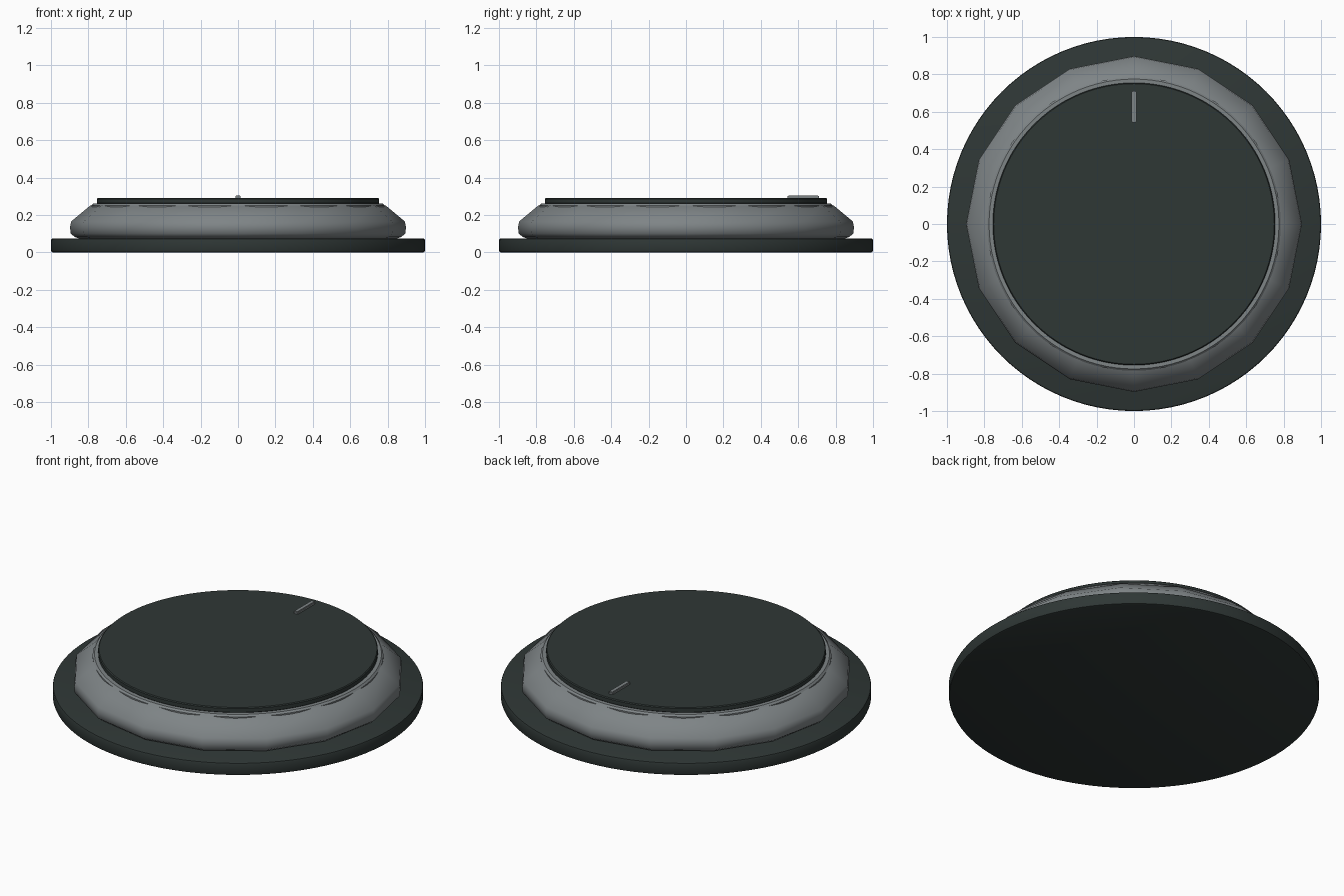
import bpy, bmesh, math

if "Cube" in bpy.data.objects:
    bpy.data.objects.remove(bpy.data.objects["Cube"])


def material(name, rgb):
    m = bpy.data.materials.new(name)
    m.diffuse_color = (*rgb, 1)
    m.use_nodes = True
    m.node_tree.nodes["Principled BSDF"].inputs["Base Color"].default_value = m.diffuse_color
    return m


DARK = material("dark slate", (0.028, 0.038, 0.036))
GREY = material("mid grey", (0.21, 0.232, 0.24))


def finish(name, bm, mat, angle=35):
    bmesh.ops.recalc_face_normals(bm, faces=bm.faces)
    me = bpy.data.meshes.new(name)
    bm.to_mesh(me)
    bm.free()
    me.materials.append(mat)
    ob = bpy.data.objects.new(name, me)
    bpy.context.collection.objects.link(ob)
    bpy.ops.object.select_all(action='DESELECT')
    bpy.context.view_layer.objects.active = ob
    ob.select_set(True)
    bpy.ops.object.shade_smooth_by_angle(angle=math.radians(angle))
    return ob


def turned(name, profile, sides, mat, angle=35):
    """Revolve (radius, z) points around z and cap both ends."""
    bm = bmesh.new()
    rings = [[bm.verts.new((r * math.cos(math.tau * i / sides),
                            r * math.sin(math.tau * i / sides), z))
              for i in range(sides)] for r, z in profile]
    for a, b in zip(rings, rings[1:]):
        for i in range(sides):
            j = (i + 1) % sides
            bm.faces.new((a[i], a[j], b[j], b[i]))
    bm.faces.new(rings[0])
    bm.faces.new(rings[-1])
    return finish(name, bm, mat, angle)


# Round base plate with softened rims
turned("base_plate", [(0.99, 0), (0.997, 0.003), (1, 0.01), (1, 0.065),
                      (0.997, 0.072), (0.99, 0.075)], 96, DARK)

# Sixteen-sided bevelled grip ring
turned("grip_ring", [(0.85, 0.074), (0.872, 0.082), (0.895, 0.1), (0.898, 0.135),
                     (0.892, 0.165), (0.79, 0.25), (0.76, 0.255)], 16, GREY, 50)

# Round core showing as a thin rim under the cap
turned("core", [(0.785, 0.07), (0.785, 0.25), (0.775, 0.26)], 96, GREY)

# Top cap
turned("top_cap", [(0.75, 0.258), (0.755, 0.263), (0.755, 0.285),
                   (0.75, 0.29)], 96, DARK)

# Raised pointer mark near the back rim
bm = bmesh.new()
bmesh.ops.create_cube(bm, size=1)
for v in bm.verts:
    v.co = (v.co.x * 0.028, v.co.y * 0.168 + 0.627, v.co.z * 0.018 + 0.296)
bmesh.ops.bevel(bm, geom=bm.edges[:], offset=0.004, segments=2, affect='EDGES')
finish("pointer_mark", bm, GREY)
